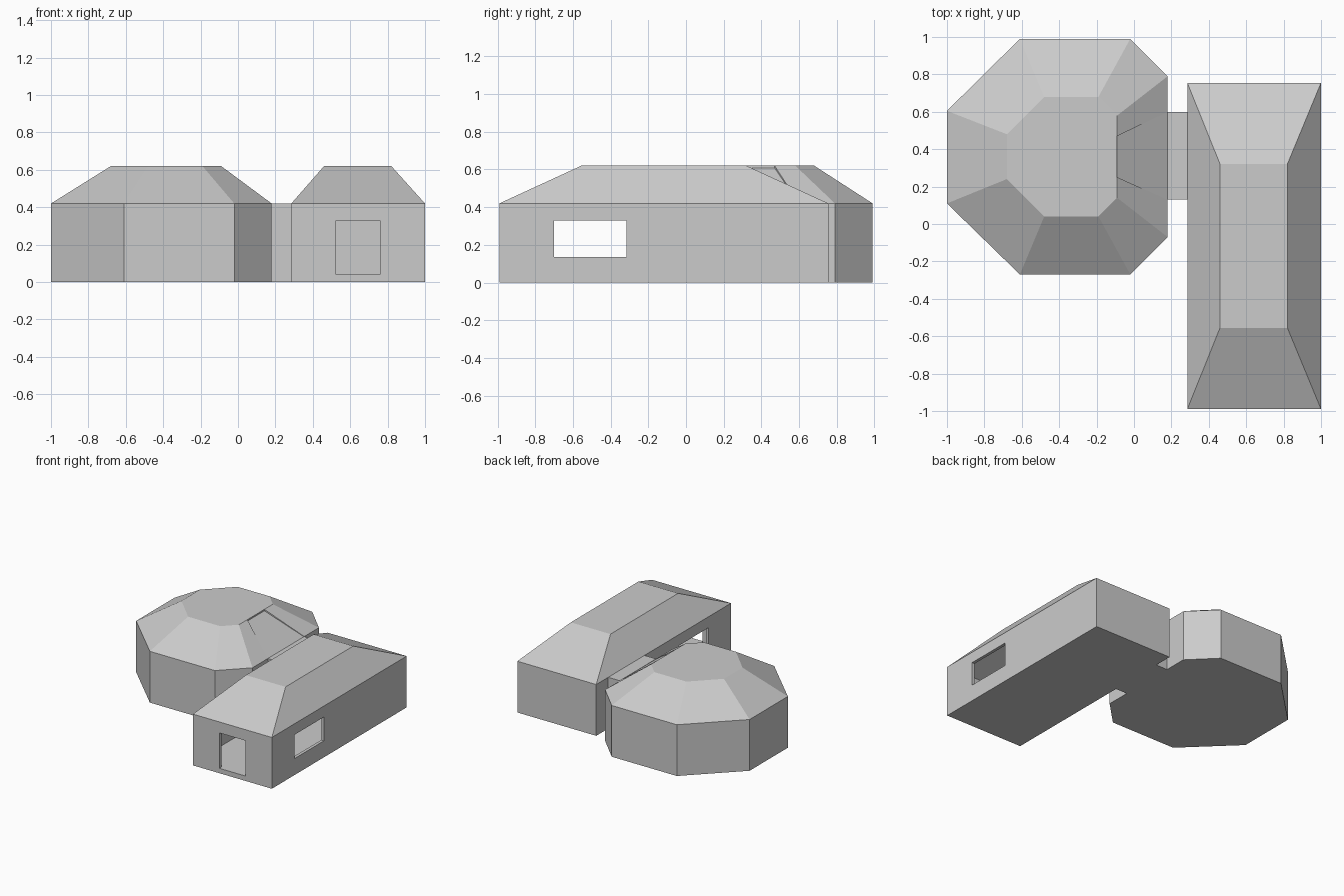
import bpy, bmesh

if "Cube" in bpy.data.objects:
    bpy.data.objects.remove(bpy.data.objects["Cube"])


def loft(name, rings):
    """Closed solid through matching rings of points, bottom to top."""
    bm = bmesh.new()
    vs = [[bm.verts.new(p) for p in r] for r in rings]
    n = len(vs[0])
    bm.faces.new(vs[0])
    bm.faces.new(vs[-1])
    for a, b in zip(vs, vs[1:]):
        for i in range(n):
            j = (i + 1) % n
            bm.faces.new((a[i], a[j], b[j], b[i]))
    bmesh.ops.recalc_face_normals(bm, faces=bm.faces)
    me = bpy.data.meshes.new(name)
    bm.to_mesh(me)
    bm.free()
    ob = bpy.data.objects.new(name, me)
    bpy.context.collection.objects.link(ob)
    return ob


def rect(x0, x1, y0, y1):
    return [(x0, y0), (x1, y0), (x1, y1), (x0, y1)]


def at(pts, z):
    return [(x, y, z) for x, y in pts]


def box(name, x0, x1, y0, y1, z0, z1):
    r = rect(x0, x1, y0, y1)
    return loft(name, [at(r, z0), at(r, z1)])


def cut(ob, cutters):
    for c in cutters:
        m = ob.modifiers.new("cut", 'BOOLEAN')
        m.operation, m.solver, m.object = 'DIFFERENCE', 'EXACT', c
        c.hide_render = True
        bpy.context.view_layer.objects.active = ob
        bpy.ops.object.modifier_apply(modifier=m.name)


WALL, FLOOR, EAVE, TOP = 0.025, 0.04, 0.42, 0.62


def building(name, base, roof):
    """Walls plus hipped flat-top roof, and the matching room cutter."""
    shell = loft(name, [at(base, 0), at(base, EAVE), at(roof, TOP)])
    lo = [min(p[k] for p in base) for k in (0, 1)]
    hi = [max(p[k] for p in base) for k in (0, 1)]
    c = [(a + b) / 2 for a, b in zip(lo, hi)]
    s = [1 - 2 * WALL / (b - a) for a, b in zip(lo, hi)]
    def shrink(pts):
        return [tuple(c[k] + (p[k] - c[k]) * s[k] for k in (0, 1)) for p in pts]
    b, r = shrink(base), shrink(roof)
    room = loft(name + "_room", [at(b, FLOOR), at(b, EAVE - 0.015), at(r, TOP - WALL)])
    return shell, room


# eight-sided pavilion
octagon, oct_room = building(
    "octagonal_pavilion",
    [(-1, .11), (-.61, -.27), (-.02, -.27), (.18, -.07),
     (.18, .79), (-.02, .99), (-.61, .99), (-1, .605)],
    [(-.68, .24), (-.48, .04), (-.19, .04), (-.09, .14),
     (-.09, .58), (-.19, .68), (-.48, .68), (-.68, .48)])

# long hall
hall, hall_room = building("long_hall", rect(.285, 1, -.99, .755),
                           rect(.46, .82, -.555, .32))

# link between the two, with a passage through it
link = box("link_corridor", .18, .285, .13, .60, 0, EAVE)
passage = box("passage_cutter", .10, .36, .155, .575, FLOOR, EAVE - WALL)

# shallow sunken panel in the pavilion roof above the link
panel = [(.20, .12, .402), (.20, .61, .402), (-.09, .47, .608), (-.09, .25, .608)]
sunk = loft("roof_panel_cutter", [panel, [(x, y, z + .1) for x, y, z in panel]])

# front door and a pair of facing windows
door = box("door_cutter", .525, .76, -1.1, -.9, FLOOR, .33)
windows = box("window_cutter", .2, 1.1, -.70, -.315, .135, .33)

cut(octagon, [oct_room, passage, sunk])
cut(hall, [hall_room, passage, door, windows])
cut(link, [passage])

for c in (oct_room, hall_room, passage, sunk, door, windows):
    bpy.data.objects.remove(c)
